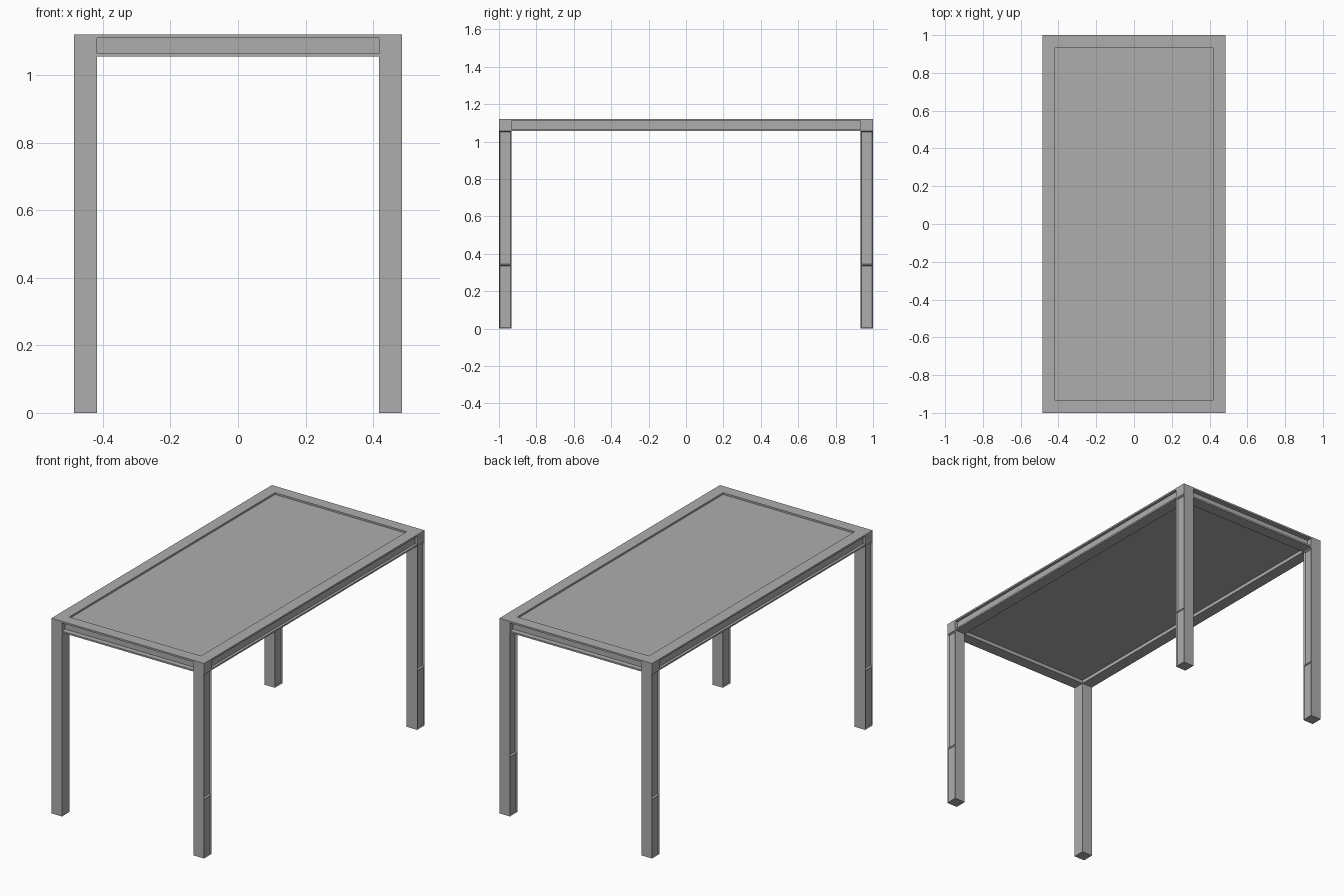
import bpy, bmesh
from mathutils import Vector, Matrix

cube = bpy.data.objects.get("Cube")
if cube:
    bpy.data.objects.remove(cube, do_unlink=True)

HX, HY, TOP = 0.485, 1.0, 1.12   # half width, half length, height
LEG = 0.067                      # leg and frame width
RAIL_Z = 1.055                   # underside of the rails
BREAK_Z = 0.34                   # step in the leg grooves

grey = bpy.data.materials.new("mid grey")
grey.use_nodes = True
grey.diffuse_color = (0.42, 0.42, 0.42, 1)
grey.node_tree.nodes["Principled BSDF"].inputs["Base Color"].default_value = grey.diffuse_color


def finish(name, bm):
    bmesh.ops.recalc_face_normals(bm, faces=bm.faces)
    mesh = bpy.data.meshes.new(name)
    bm.to_mesh(mesh)
    bm.free()
    mesh.materials.append(grey)
    obj = bpy.data.objects.new(name, mesh)
    bpy.context.collection.objects.link(obj)
    return obj


def box(low, high):
    low, high = Vector(low), Vector(high)
    bm = bmesh.new()
    bmesh.ops.create_cube(bm, size=1, matrix=Matrix.Translation((low + high) / 2)
                          @ Matrix.Diagonal((*(high - low), 1)))
    return bm


def leg(name, sx, sy):
    """Square post with shallow grooves in its side faces."""
    x0, x1 = sorted((sx * HX, sx * (HX - LEG)))
    y0, y1 = sorted((sy * HY, sy * (HY - LEG)))
    bm = box((x0, y0, 0), (x1, y1, TOP))
    for z in (BREAK_Z, RAIL_Z):
        bmesh.ops.bisect_plane(bm, geom=bm.verts[:] + bm.edges[:] + bm.faces[:],
                               plane_co=(0, 0, z), plane_no=(0, 0, 1))
    bm.normal_update()
    plain_inside = sx < 0 and sy < 0
    for f in bm.faces[:]:
        z = f.calc_center_median().z
        inner = f.normal.x * sx < 0
        if abs(f.normal.x) > 0.9 and z < RAIL_Z and not (inner and plain_inside):
            depth = 0.01 if z > BREAK_Z else 0.005
            bmesh.ops.inset_individual(bm, faces=[f], thickness=0.007, depth=-depth)
    finish(name, bm)


def rail(name, along_x, side, depth):
    """Channel section, open on the outside, running between two legs."""
    half = (HX if along_x else HY) - LEG
    outer = HY if along_x else HX
    inner, web = outer - LEG, outer - depth
    low, high = RAIL_Z + 0.009, TOP - 0.01
    profile = [(inner, RAIL_Z), (outer, RAIL_Z), (outer, low), (web, low),
               (web, high), (outer, high), (outer, TOP), (inner, TOP)]
    bm = bmesh.new()
    start = [bm.verts.new((-half, side * o, z) if along_x else (side * o, -half, z))
             for o, z in profile]
    face = bm.faces.new(start)
    new = bmesh.ops.extrude_face_region(bm, geom=[face])["geom"]
    move = (2 * half, 0, 0) if along_x else (0, 2 * half, 0)
    bmesh.ops.translate(bm, vec=move,
                        verts=[v for v in new if isinstance(v, bmesh.types.BMVert)])
    finish(name, bm)


# Four corner legs
for sy, end in ((-1, "front"), (1, "back")):
    for sx, hand in ((-1, "right"), (1, "left")):
        leg(f"{end}_{hand}_leg", sx, sy)

# Frame rails
rail("front_rail", True, -1, 0.03)
rail("back_rail", True, 1, 0.03)
rail("right_rail", False, -1, 0.015)
rail("left_rail", False, 1, 0.015)

# Table top panel, set just below the frame
finish("top_panel", box((-HX + LEG, -HY + LEG, TOP - 0.045),
                        (HX - LEG, HY - LEG, TOP - 0.01)))
